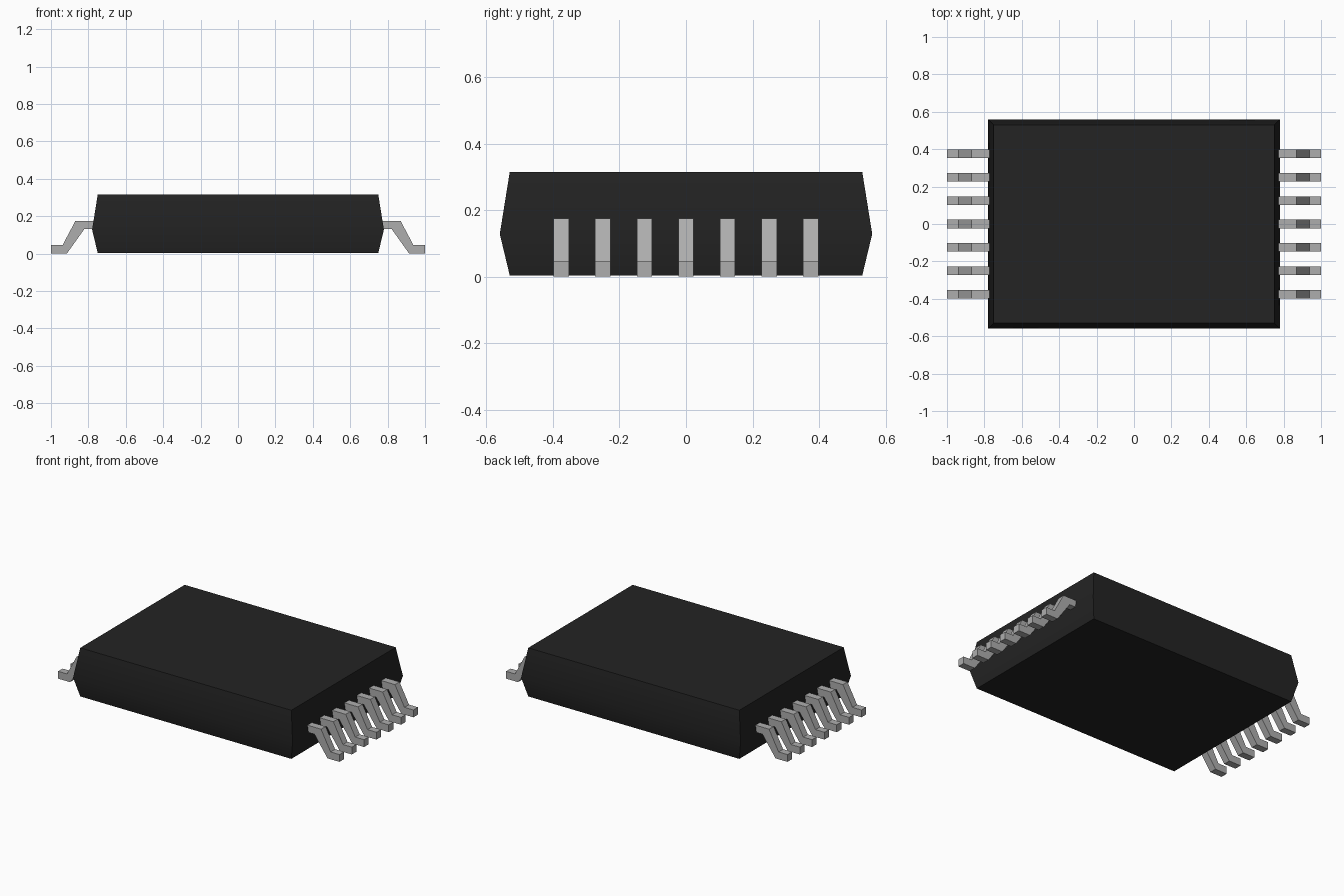
import bpy
import bmesh
from math import radians

cube = bpy.data.objects.get("Cube")
if cube:
    bpy.data.objects.remove(cube, do_unlink=True)


def make_material(name, rgb):
    mat = bpy.data.materials.new(name)
    mat.use_nodes = True
    mat.diffuse_color = (*rgb, 1)
    mat.node_tree.nodes["Principled BSDF"].inputs["Base Color"].default_value = (*rgb, 1)
    return mat


def loft(name, rings, mat):
    """Join matching rings of points into a closed solid."""
    bm = bmesh.new()
    loops = [[bm.verts.new(p) for p in ring] for ring in rings]
    for a, b in zip(loops, loops[1:]):
        for i in range(len(a)):
            j = (i + 1) % len(a)
            bm.faces.new((a[i], a[j], b[j], b[i]))
    bm.faces.new(loops[0][::-1])
    bm.faces.new(loops[-1])
    bmesh.ops.recalc_face_normals(bm, faces=bm.faces)
    mesh = bpy.data.meshes.new(name)
    bm.to_mesh(mesh)
    bm.free()
    mesh.materials.append(mat)
    obj = bpy.data.objects.new(name, mesh)
    bpy.context.collection.objects.link(obj)
    return obj


black = make_material("black plastic", (0.017, 0.017, 0.017))
grey = make_material("grey metal", (0.42, 0.42, 0.42))

# Body: rectangular block that bulges to a parting line at the waist
sections = [(0.75, 0.53, 0.003), (0.78, 0.56, 0.128), (0.75, 0.53, 0.315)]
body = loft("body", [[(-x, -y, z), (x, -y, z), (x, y, z), (-x, y, z)]
                     for x, y, z in sections], black)
bpy.context.view_layer.objects.active = body
body.select_set(True)
bpy.ops.object.shade_smooth_by_angle(angle=radians(30))
body.select_set(False)

# Leads: gull-wing profile, seven along each side
profile = [(0.75, 0.175), (0.869, 0.175), (0.937, 0.047), (1.0, 0.047),
           (1.0, 0.0), (0.915, 0.0), (0.822, 0.13), (0.75, 0.13)]
pitch, half_width = 0.125, 0.023
for side, sx in (("left", 1), ("right", -1)):
    for n in range(7):
        y = (n - 3) * pitch
        loft(f"{side}_lead_{n + 1}",
             [[(sx * x, y + dy, z) for x, z in profile]
              for dy in (-half_width, half_width)], grey)
